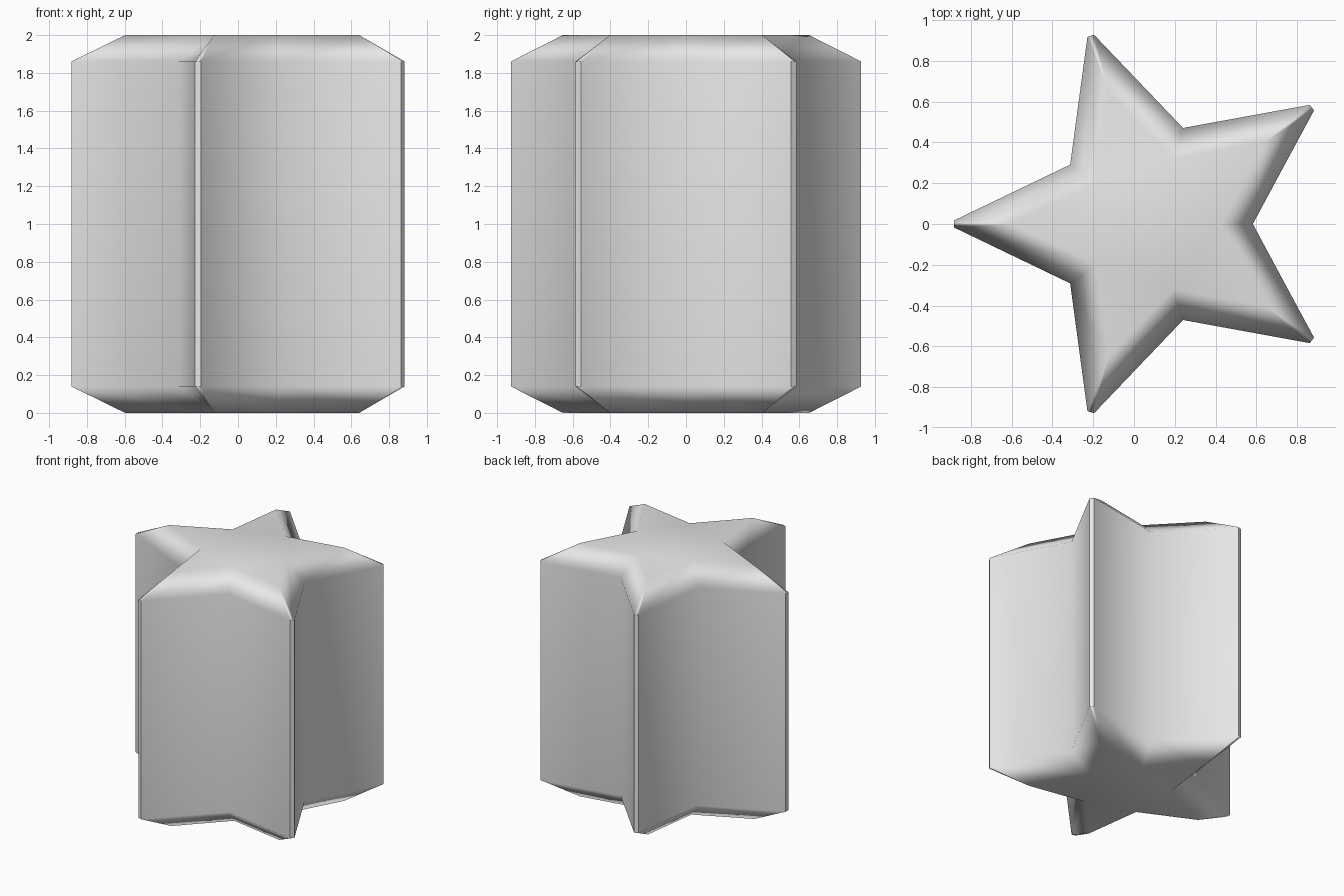
import bpy, bmesh
from math import radians, pi
from mathutils import Vector, Matrix

cube = bpy.data.objects.get("Cube")
if cube:
    bpy.data.objects.remove(cube, do_unlink=True)

HEIGHT, BEVEL = 2.0, 0.14
CENTRE = Vector((0.0875, 0, 0))
TIP, VALLEY, BLUNT = 0.97, 0.495, 0.017      # outer outline
CAP_TIP, CAP_VALLEY = 0.685, 0.337           # outline of the flat caps

mat = bpy.data.materials.new("plain grey")
mat.use_nodes = True
mat.diffuse_color = (0.8, 0.8, 0.8, 1)
mat.node_tree.nodes["Principled BSDF"].inputs["Base Color"].default_value = (0.8, 0.8, 0.8, 1)

bm = bmesh.new()


def star_ring(points, z):
    """Repeat one arm's points five times around the centre, first arm towards -x."""
    ring = []
    for i in range(5):
        for radius, side, turn in points:
            rot = Matrix.Rotation(pi + i * 2 * pi / 5 + turn, 3, 'Z')
            ring.append(bm.verts.new(CENTRE + rot @ Vector((radius, side, z))))
    return ring


outer = [(TIP, -BLUNT, 0), (TIP, BLUNT, 0), (VALLEY, 0, pi / 5)]
inner = [(CAP_TIP, 0, 0), (CAP_VALLEY, 0, pi / 5)]
low, high = star_ring(outer, BEVEL), star_ring(outer, HEIGHT - BEVEL)
floor, top = star_ring(inner, 0), star_ring(inner, HEIGHT)

# Upright walls
for i in range(15):
    j = (i + 1) % 15
    bm.faces.new((low[i], low[j], high[j], high[i]))

# Sloping rims, each arm closing to a ridge at its tip, then flat caps
for rim, cap in ((low, floor), (high, top)):
    for i in range(5):
        a, b, v, n = (rim[(3 * i + k) % 15] for k in range(4))
        tip, valley, after = (cap[(2 * i + k) % 10] for k in range(3))
        bm.faces.new((a, b, tip))
        bm.faces.new((b, v, valley, tip))
        bm.faces.new((v, n, after, valley))
    bm.faces.new(cap)
bmesh.ops.recalc_face_normals(bm, faces=bm.faces[:])

mesh = bpy.data.meshes.new("star_prism")
bm.to_mesh(mesh)
bm.free()
mesh.materials.append(mat)
star = bpy.data.objects.new("star_prism", mesh)
bpy.context.collection.objects.link(star)

# Soft shading with crisp arm tips
bpy.ops.object.select_all(action='DESELECT')
star.select_set(True)
bpy.context.view_layer.objects.active = star
bpy.ops.object.shade_smooth_by_angle(angle=radians(60))
weighted = star.modifiers.new("soft_rims", 'WEIGHTED_NORMAL')
weighted.keep_sharp = True
